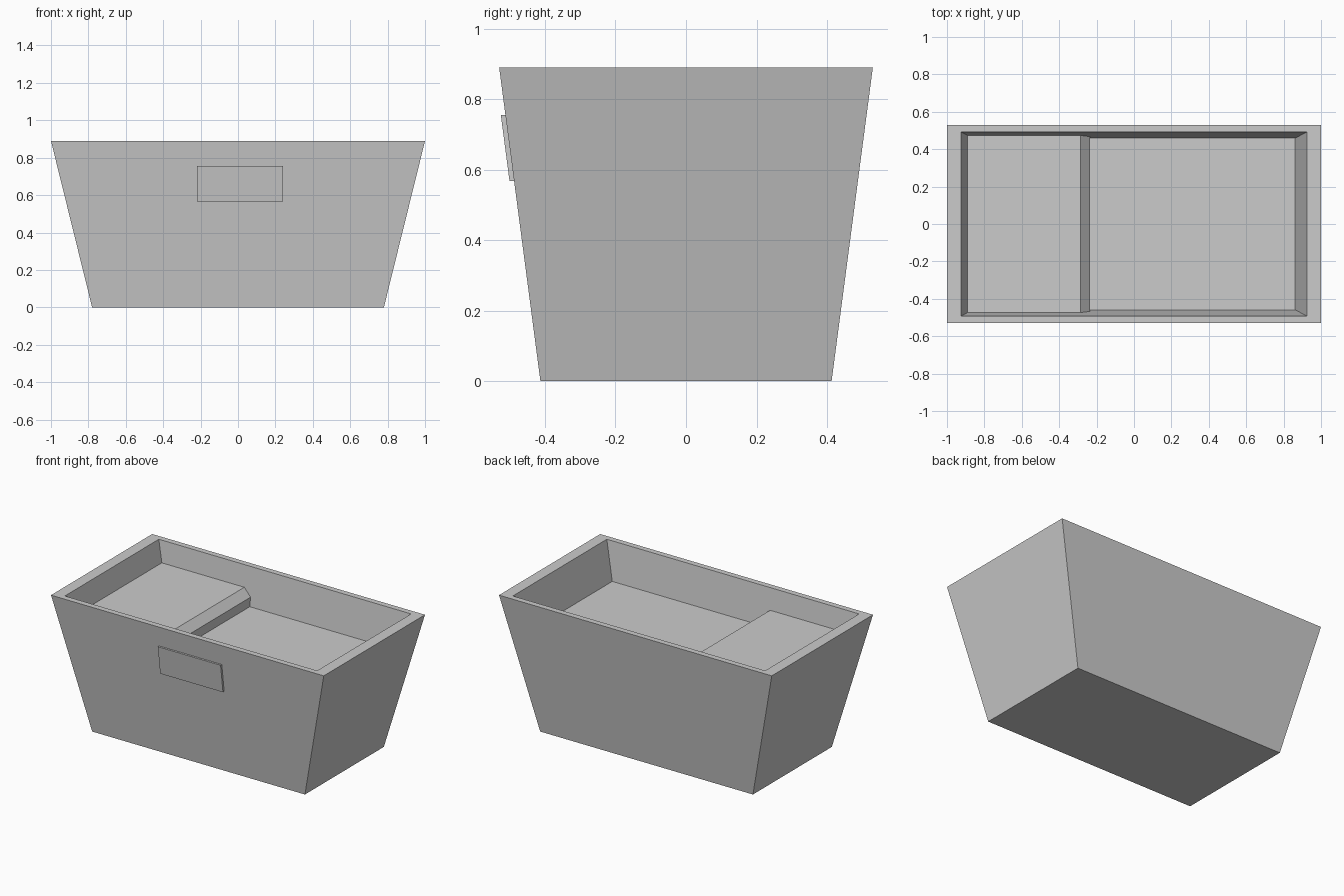
import bpy
import bmesh

cube = bpy.data.objects.get("Cube")
if cube:
    bpy.data.objects.remove(cube, do_unlink=True)

TOP = 0.89

# Single grey material
grey = bpy.data.materials.new("plain grey")
grey.use_nodes = True
colour = (0.6, 0.6, 0.6, 1.0)
grey.diffuse_color = colour
grey.node_tree.nodes["Principled BSDF"].inputs["Base Color"].default_value = colour


def outer_y(z):
    return 0.413 + 0.117 * z / TOP


def inner_y(z):
    return outer_y(z) - 0.038


def loft(bm, profile, front, back, open_top=False):
    """Join an x-z profile across y; its first edge is the top."""
    f = [bm.verts.new((x, front(z), z)) for x, z in profile]
    b = [bm.verts.new((x, back(z), z)) for x, z in profile]
    bm.faces.new(f)
    bm.faces.new(b[::-1])
    n = len(profile)
    for i in range(1 if open_top else 0, n):
        j = (i + 1) % n
        bm.faces.new((f[i], b[i], b[j], f[j]))
    return [f[0], f[1], b[1], b[0]]


def finish(bm, name):
    bmesh.ops.recalc_face_normals(bm, faces=bm.faces)
    mesh = bpy.data.meshes.new(name)
    bm.to_mesh(mesh)
    bm.free()
    mesh.materials.append(grey)
    obj = bpy.data.objects.new(name, mesh)
    bpy.context.collection.objects.link(obj)
    return obj


# Tapered tub: outer walls, stepped cavity with a chamfered ledge, flat rim
bm = bmesh.new()
walls = [(-1, TOP), (1, TOP), (0.78, 0), (-0.78, 0)]
cavity = [(-0.925, TOP), (0.925, TOP), (0.862, 0.64), (-0.235, 0.64),
          (-0.235, 0.7), (-0.285, 0.75), (-0.89, 0.75)]
outside = loft(bm, walls, lambda z: -outer_y(z), outer_y, open_top=True)
inside = loft(bm, cavity, lambda z: -inner_y(z), inner_y, open_top=True)
for i in range(4):
    j = (i + 1) % 4
    bm.faces.new((outside[i], outside[j], inside[j], inside[i]))
finish(bm, "tub")

# Thin plate following the slope of the front wall
bm = bmesh.new()
plate = [(-0.22, 0.755), (0.24, 0.755), (0.24, 0.567), (-0.22, 0.567)]
loft(bm, plate, lambda z: -outer_y(z) - 0.013, lambda z: -outer_y(z) + 0.004)
finish(bm, "front_plate")
